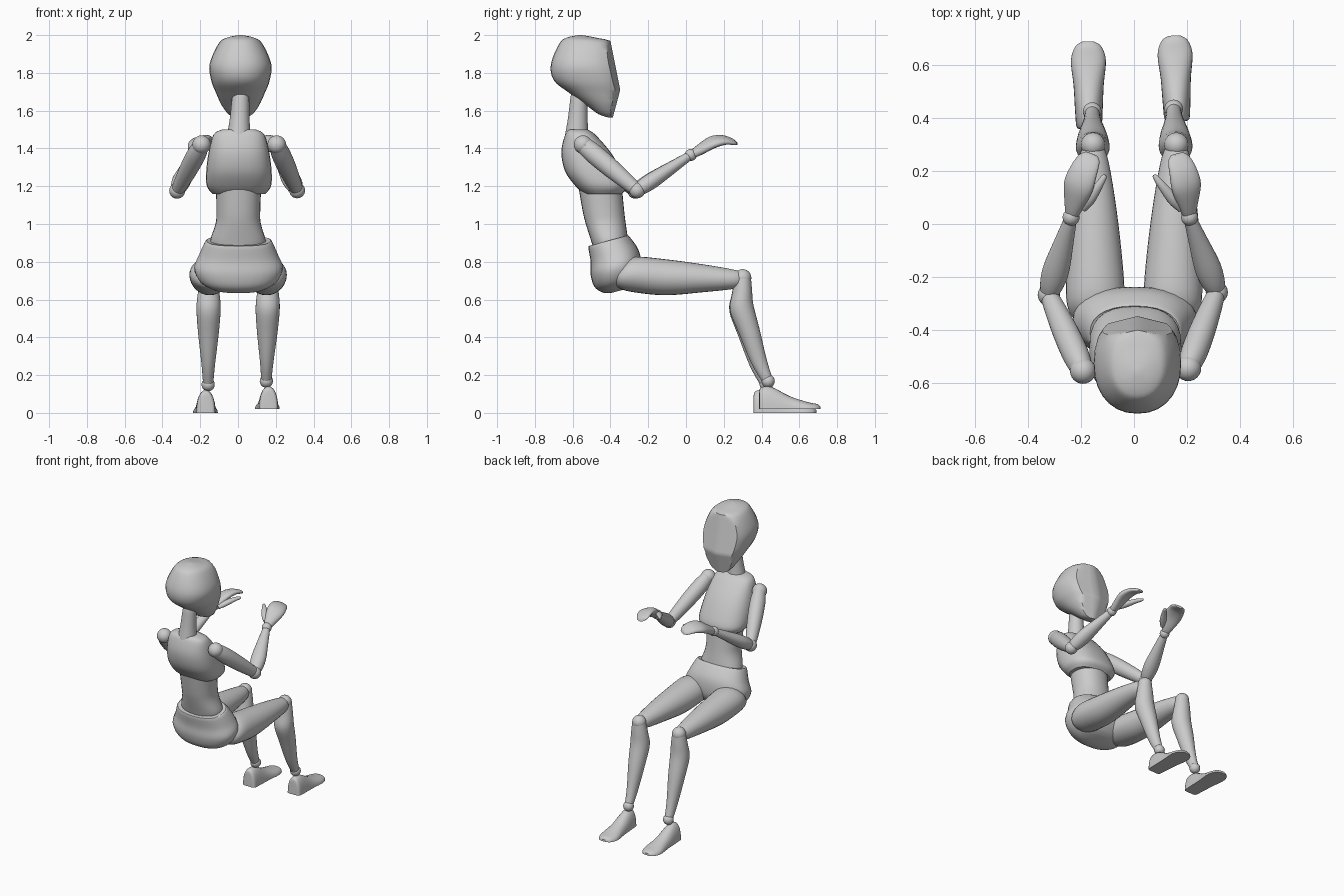
import bpy, bmesh, math
from mathutils import Vector

if "Cube" in bpy.data.objects:
    bpy.data.objects.remove(bpy.data.objects["Cube"])

N, SUB = 28, 4


def finish(ob, angle=40):
    bpy.ops.object.select_all(action='DESELECT')
    ob.select_set(True)
    bpy.context.view_layer.objects.active = ob
    bpy.ops.object.shade_smooth_by_angle(angle=math.radians(angle))


def spline(rows):
    """Catmull-Rom interpolation of the station rows."""
    out = []
    for i in range(len(rows) - 1):
        p = [rows[max(i - 1, 0)], rows[i], rows[i + 1], rows[min(i + 2, len(rows) - 1)]]
        for k in range(SUB):
            u = k / SUB
            out.append([0.5 * (2 * b + (c - a) * u + (2 * a - 5 * b + 4 * c - d) * u * u
                        + (3 * b - a - 3 * c + d) * u ** 3) for a, b, c, d in zip(*p)])
    return out + [list(rows[-1])]


def loft(name, a, b, stations, exp=2.0, roll=0.0, clip=None):
    """Skin ovals along a->b; station = (t, side radius, front radius, front offset)."""
    a, b = Vector(a), Vector(b)
    axis = (b - a).normalized()
    side = (Vector((1, 0, 0)) - axis * axis.x).normalized()
    up = side.cross(axis)
    side, up = (side * math.cos(roll) + up * math.sin(roll),
                up * math.cos(roll) - side * math.sin(roll))
    bm = bmesh.new()
    rings = []
    for t, rs, ru, off in spline(stations):
        ring = []
        for i in range(N):
            c, s = math.cos(2 * math.pi * i / N), math.sin(2 * math.pi * i / N)
            c = math.copysign(abs(c) ** (2 / exp), c)
            s = math.copysign(abs(s) ** (2 / exp), s)
            v = a + (b - a) * t + side * (rs * c) + up * (off + ru * s)
            ring.append(bm.verts.new(clip(v) if clip else v))
        rings.append(ring)
    for r, q in zip(rings, rings[1:]):
        for i in range(N):
            j = (i + 1) % N
            bm.faces.new((r[i], r[j], q[j], q[i]))
    bm.faces.new(rings[0][::-1])
    bm.faces.new(rings[-1])
    bmesh.ops.recalc_face_normals(bm, faces=bm.faces)
    me = bpy.data.meshes.new(name)
    bm.to_mesh(me)
    bm.free()
    ob = bpy.data.objects.new(name, me)
    bpy.context.collection.objects.link(ob)
    finish(ob)
    return ob


def ball(name, loc, r):
    bpy.ops.mesh.primitive_uv_sphere_add(segments=24, ring_count=14, radius=r, location=loc)
    bpy.context.object.name = name
    finish(bpy.context.object)


# Head with a flattened, slightly ridged face
def face_clip(v):
    front = -0.348 - 0.2 * max(0, v.z - 1.71) - 0.27 * max(0, 1.71 - v.z) - 0.25 * abs(v.x - 0.013)
    return Vector((v.x, min(v.y, front), v.z))


loft("head", (0.013, 0, 2.0), (0.013, 0, 1.565), [
    (0, .01, .01, -.56), (.03, .07, .075, -.555), (.1, .115, .145, -.525),
    (.35, .163, .185, -.53), (.55, .155, .195, -.505), (.7, .13, .15, -.47),
    (.85, .1, .1, -.43), (.96, .065, .055, -.41), (1, .03, .02, -.395)], 2.2, clip=face_clip)
loft("neck", (.015, -.565, 1.69), (.005, -.578, 1.47), [
    (0, .038, .04, 0), (.1, .045, .045, 0), (.6, .052, .052, 0), (1, .062, .062, 0)])

# Torso
loft("chest", (.005, 0, 1.5), (.005, 0, 1.16), [
    (0, .09, .05, -.57), (.08, .135, .08, -.56), (.35, .16, .13, -.53),
    (.65, .173, .15, -.49), (.88, .17, .137, -.448), (1, .14, .1, -.44)], 2.5)
loft("waist", (.003, 0, 1.2), (0, 0, .87), [
    (0, .12, .115, -.455), (.4, .116, .11, -.437), (.6, .12, .106, -.425),
    (.87, .147, .098, -.405), (1, .14, .09, -.4)], 2.2)
loft("pelvis", (.003, -.41, .91), (.003, -.34, .65), [
    (0, .165, .1, 0), (.02, .178, .112, 0), (.3, .21, .13, .01), (.55, .235, .138, 0),
    (.8, .205, .125, -.01), (.95, .14, .085, -.015), (1, .08, .045, -.015)], 2.3)

# Limbs: the two sides differ a little in pose
POSE = {
    1: dict(n="right", shoulder=(.205, -.545, 1.42), elbow=(.313, -.258, 1.178),
            wrist=(.21, .025, 1.365), tip=(.16, .265, 1.425), thumb=((.18, .055, 1.39), (.075, .185, 1.435)),
            knee=(.16, .3, .715), ankle=(.15, .435, .168), heel=(.163, .388, .02), toe=(.153, .712, .02)),
    -1: dict(n="left", shoulder=(-.193, -.555, 1.42), elbow=(-.322, -.268, 1.176),
             wrist=(-.238, .025, 1.365), tip=(-.158, .265, 1.425), thumb=((-.195, .055, 1.39), (-.108, .185, 1.435)),
             knee=(-.155, .3, .715), ankle=(-.158, .425, .15), heel=(-.17, .358, 0), toe=(-.173, .69, 0)),
}
for s, p in POSE.items():
    n = p["n"]
    # Arm
    ball(n + "_shoulder", p["shoulder"], .049)
    loft(n + "_upper_arm", p["shoulder"], p["elbow"], [
        (0, .04, .045, 0), (.2, .05, .052, 0), (.5, .049, .05, 0), (.8, .041, .042, 0), (.97, .034, .035, 0)])
    ball(n + "_elbow", p["elbow"], .042)
    loft(n + "_forearm", p["elbow"], p["wrist"], [
        (.02, .034, .034, 0), (.15, .046, .041, 0), (.35, .05, .041, 0), (.7, .036, .031, 0), (.98, .024, .023, 0)])
    ball(n + "_wrist", p["wrist"], .032)
    loft(n + "_hand", p["wrist"], p["tip"], [
        (0, .022, .02, 0), (.2, .038, .026, .016), (.5, .058, .026, .04), (.75, .054, .021, .038),
        (.93, .043, .016, .018), (1, .025, .01, .006)], 2.2, roll=-s * .35)
    loft(n + "_thumb", *p["thumb"], [
        (0, .014, .012, 0), (.3, .022, .018, .006), (.7, .016, .014, .006), (.95, .01, .009, 0), (1, .004, .004, 0)])
    # Leg
    loft(n + "_thigh", (s * .145, -.38, .72), p["knee"], [
        (0, .03, .03, 0), (.04, .085, .06, 0), (.15, .11, .093, .013), (.4, .102, .095, 0),
        (.7, .08, .073, -.004), (.93, .054, .051, -.008), (1, .03, .035, -.005)])
    ball(n + "_knee", p["knee"], .046)
    loft(n + "_shin", p["knee"], p["ankle"], [
        (0, .045, .044, 0), (.12, .056, .054, -.02), (.27, .064, .064, -.043), (.5, .055, .056, -.034),
        (.8, .036, .042, -.022), (.99, .027, .029, -.003)])
    ball(n + "_ankle", p["ankle"], .035)
    base = p["heel"][2]
    loft(n + "_foot", p["heel"], p["toe"], [
        (0, .03, .09, 0), (.03, .047, .115, 0), (.2, .052, .117, 0), (.5, .057, .068, 0),
        (.78, .066, .038, 0), (.94, .05, .027, 0), (1, .022, .014, 0)], 2.2,
        clip=lambda v: Vector((v.x, v.y, max(v.z, base))))
